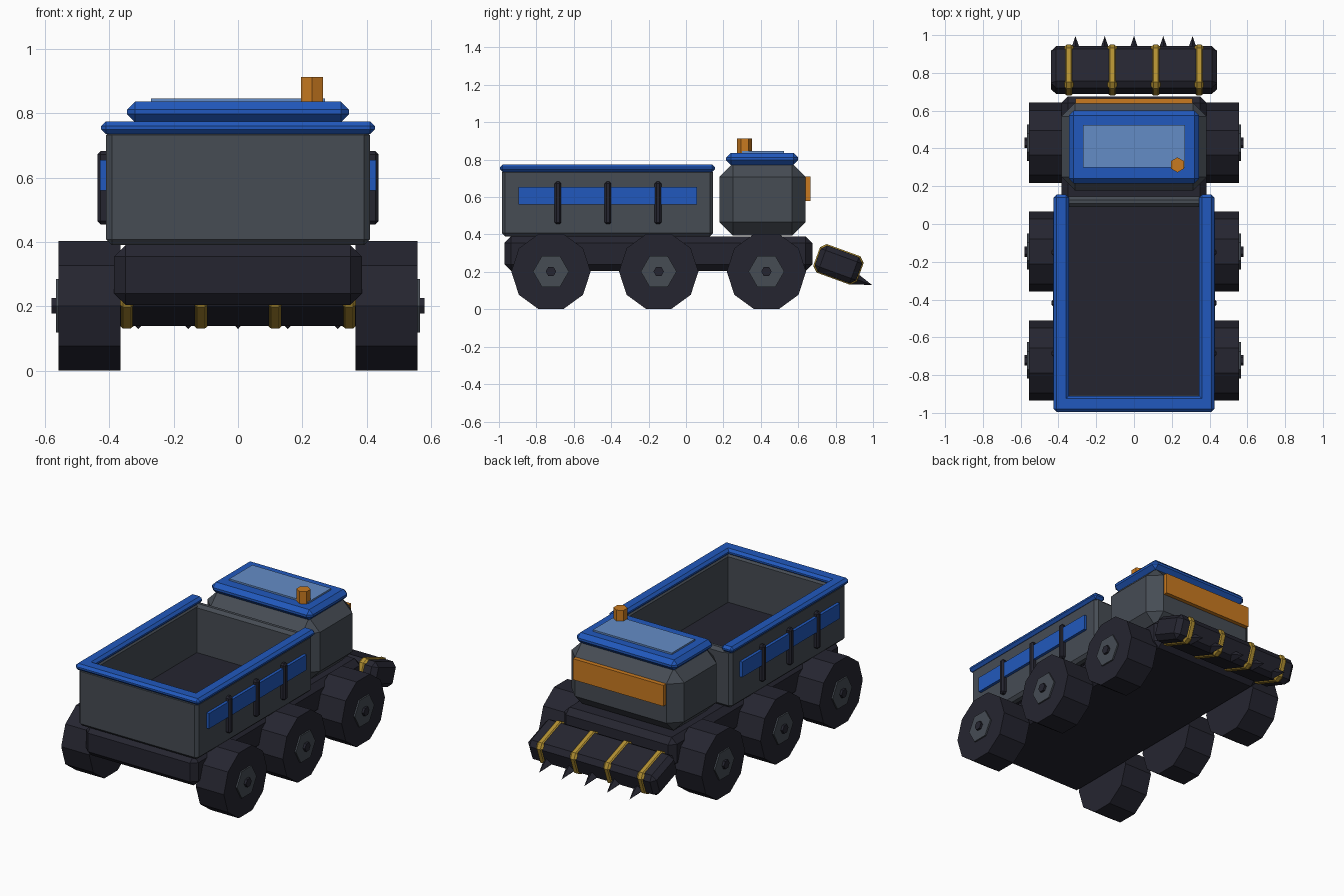
import bpy, bmesh, math
from mathutils import Matrix, Vector

if "Cube" in bpy.data.objects:
    bpy.data.objects.remove(bpy.data.objects["Cube"])


def material(name, hex_code):
    rgb = [int(hex_code[i:i + 2], 16) / 255 for i in (0, 2, 4)]
    lin = [c / 12.92 if c <= 0.04045 else ((c + 0.055) / 1.055) ** 2.4 for c in rgb]
    mat = bpy.data.materials.new(name)
    mat.use_nodes = True
    mat.diffuse_color = (*lin, 1)
    mat.node_tree.nodes["Principled BSDF"].inputs["Base Color"].default_value = (*lin, 1)
    return mat


GREY = material("steel grey", "464c54")
DARK = material("dark rubber", "252530")
BLUE = material("blue paint", "2159bd")
GLASS = material("pale blue glass", "648cc6")
ORANGE = material("orange paint", "c97a20")
YELLOW = material("hazard yellow", "b29032")


def finish(name, bm, mat, bevel=0):
    bmesh.ops.recalc_face_normals(bm, faces=bm.faces)
    mesh = bpy.data.meshes.new(name)
    bm.to_mesh(mesh)
    bm.free()
    mesh.materials.append(mat)
    obj = bpy.data.objects.new(name, mesh)
    bpy.context.collection.objects.link(obj)
    if bevel:
        mod = obj.modifiers.new("chamfer", "BEVEL")
        mod.width = bevel
        mod.segments = 1
        mod.limit_method = "NONE"
    return obj


def box(name, mat, x, y, z, bevel=0):
    """Chamfered box from its (min, max) range on each axis."""
    size = [r[1] - r[0] for r in (x, y, z)]
    mid = Vector([(r[0] + r[1]) / 2 for r in (x, y, z)])
    bm = bmesh.new()
    bmesh.ops.create_cube(bm, size=1)
    bmesh.ops.scale(bm, vec=size, verts=bm.verts)
    bmesh.ops.translate(bm, vec=mid, verts=bm.verts)
    return finish(name, bm, mat, bevel)


def prism(name, mat, sides, r1, r2, depth, matrix):
    bm = bmesh.new()
    bmesh.ops.create_cone(bm, cap_ends=True, segments=sides, radius1=r1,
                          radius2=r2, depth=depth, matrix=matrix)
    if r2 == 0:
        bmesh.ops.remove_doubles(bm, verts=bm.verts, dist=0.0001)
    return finish(name, bm, mat)


def mirrored(lo, hi, side):
    return (lo, hi) if side > 0 else (-hi, -lo)


SIDES = (("left", 1), ("right", -1))

# Chassis
box("chassis", DARK, (-0.385, 0.385), (-0.97, 0.675), (0.205, 0.39), 0.035)

# Cargo bed
box("bed_floor", DARK, (-0.37, 0.37), (-0.95, 0.11), (0.4, 0.45))
box("bed_rear_wall", GREY, (-0.41, 0.41), (-0.985, -0.905), (0.39, 0.75), 0.018)
box("bed_front_wall", GREY, (-0.41, 0.41), (0.09, 0.145), (0.39, 0.745), 0.018)
box("bed_rear_rail", BLUE, (-0.425, 0.425), (-0.995, -0.91), (0.735, 0.775), 0.015)
for label, s in SIDES:
    box(f"bed_{label}_wall", GREY, mirrored(0.345, 0.41, s), (-0.985, 0.145), (0.39, 0.75), 0.018)
    box(f"bed_{label}_rail", BLUE, mirrored(0.345, 0.425, s), (-0.995, 0.155), (0.735, 0.775), 0.015)
    box(f"bed_{label}_stripe", BLUE, mirrored(0.4, 0.428, s), (-0.895, 0.06), (0.56, 0.655))
    for i, y in enumerate((-0.685, -0.418, -0.15)):
        box(f"bed_{label}_rib_{i + 1}", DARK, mirrored(0.4, 0.437, s),
            (y - 0.018, y + 0.018), (0.455, 0.682), 0.01)

# Cab
box("cab", GREY, (-0.385, 0.385), (0.178, 0.64), (0.395, 0.78), 0.072)
box("cab_windscreen", ORANGE, (-0.31, 0.31), (0.62, 0.665), (0.58, 0.71))
box("cab_roof", BLUE, (-0.345, 0.345), (0.215, 0.6), (0.772, 0.836), 0.025)
box("roof_window", GLASS, (-0.27, 0.27), (0.3, 0.525), (0.82, 0.846))
prism("beacon", ORANGE, 6, 0.04, 0.04, 0.09, Matrix.Translation((0.23, 0.313, 0.867)))

# Wheels: ten-sided tyre, six-sided hub and bolt, axis along x
for label, s in SIDES:
    for place, y in (("rear", -0.722), ("middle", -0.146), ("front", 0.43)):
        for part, mat, sides, r, lo, hi in (
                ("tyre", DARK, 10, 0.212, 0.365, 0.557),
                ("hub", GREY, 6, 0.096, 0.5, 0.566),
                ("bolt", DARK, 6, 0.028, 0.55, 0.58)):
            m = (Matrix.Translation((s * (lo + hi) / 2, y, 0.202))
                 @ Matrix.Rotation(math.pi / 2, 4, "Y"))
            prism(f"{place}_{label}_{part}", mat, sides, r, r, hi - lo, m)

# Tilted front bumper with hazard bands and teeth
tilt = Matrix.Translation((0, 0.815, 0.24)) @ Matrix.Rotation(math.radians(-20), 4, "X")
bumper = [box("bumper", DARK, (-0.44, 0.44), (-0.118, 0.118), (-0.075, 0.075), 0.028)]
for i in range(4):
    x = -0.345 + 0.23 * i
    bumper.append(box(f"bumper_band_{i + 1}", YELLOW, (x - 0.04, x + 0.04),
                      (-0.124, 0.124), (-0.081, 0.081), 0.028))
for i in range(5):
    m = (Matrix.Translation((-0.31 + 0.155 * i, 0.152, -0.042))
         @ Matrix.Rotation(-math.pi / 2, 4, "X"))
    bumper.append(prism(f"bumper_tooth_{i + 1}", DARK, 4, 0.036, 0, 0.11, m))
for obj in bumper:
    obj.matrix_world = tilt
